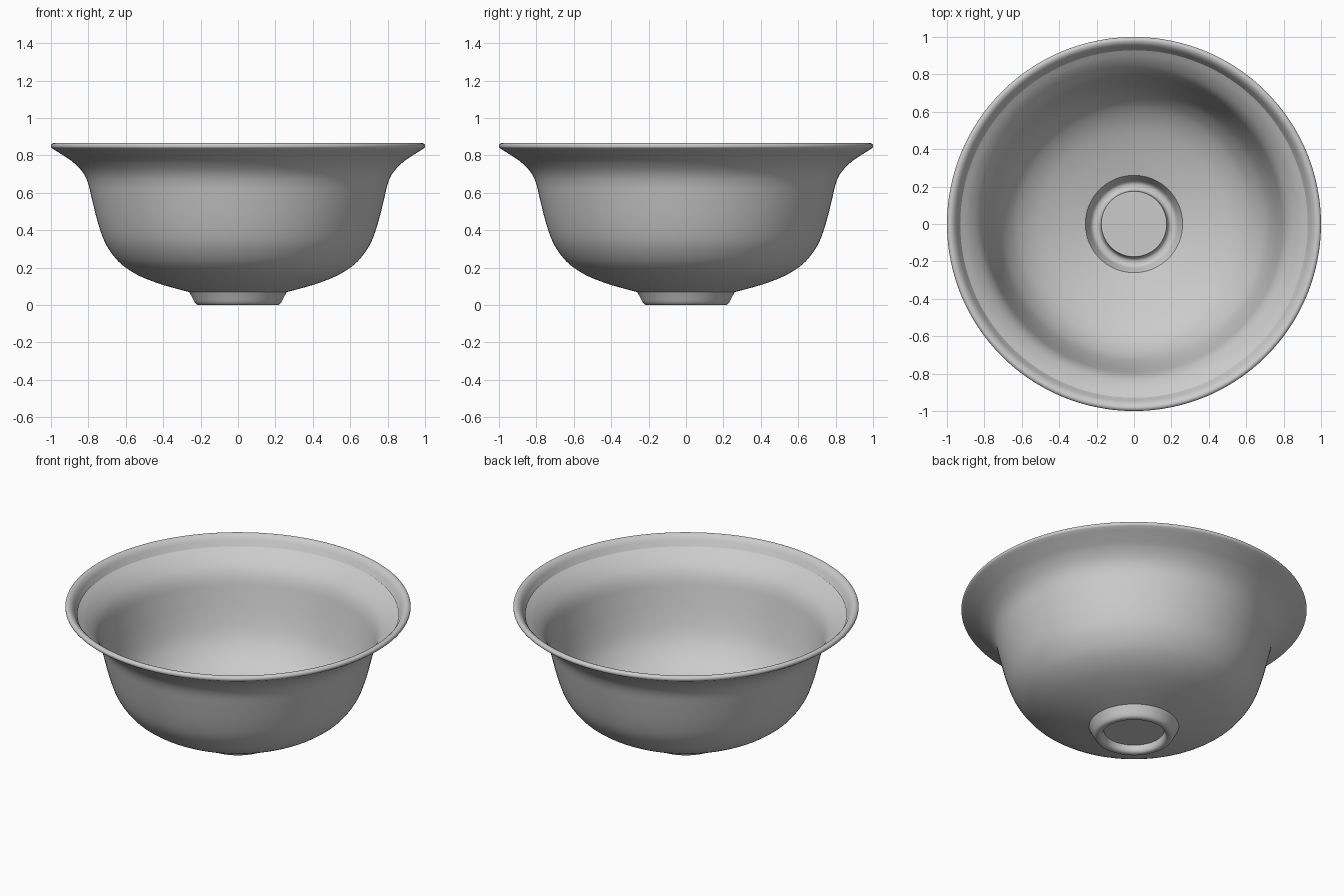
import bpy, bmesh, math
from mathutils import Vector

if "Cube" in bpy.data.objects:
    bpy.data.objects.remove(bpy.data.objects["Cube"])

SEGMENTS = 128


def smooth_path(pts, steps=4):
    """Catmull-Rom curve through (radius, height) points."""
    p = [Vector(q) for q in pts]
    p = [2 * p[0] - p[1]] + p + [2 * p[-1] - p[-2]]
    out = []
    for a, b, c, d in zip(p, p[1:], p[2:], p[3:]):
        for i in range(steps):
            t = i / steps
            out.append(0.5 * (2 * b + (c - a) * t + (2 * a - 5 * b + 4 * c - d) * t * t
                              + (3 * b - a - 3 * c + d) * t ** 3))
    return out + [p[-2]]


def lathe(name, profile):
    """Revolve a profile around z into a thin smooth sheet."""
    bm = bmesh.new()
    verts = [bm.verts.new((r, 0, z)) for r, z in profile]
    edges = [bm.edges.new(e) for e in zip(verts, verts[1:])]
    bmesh.ops.spin(bm, geom=verts + edges, cent=(0, 0, 0), axis=(0, 0, 1),
                   angle=2 * math.pi, steps=SEGMENTS, use_merge=True)
    bmesh.ops.remove_doubles(bm, verts=bm.verts, dist=1e-5)
    bmesh.ops.recalc_face_normals(bm, faces=bm.faces)
    mesh = bpy.data.meshes.new(name)
    bm.to_mesh(mesh)
    bm.free()
    obj = bpy.data.objects.new(name, mesh)
    bpy.context.collection.objects.link(obj)
    bpy.ops.object.select_all(action='DESELECT')
    obj.select_set(True)
    bpy.context.view_layer.objects.active = obj
    bpy.ops.object.shade_smooth_by_angle(angle=math.radians(35))
    return obj


# raised disc in the middle of the foot, then the hollow foot ring
disc = [(0, 0.045), (0.175, 0.045)]
foot = smooth_path([(0.175, 0.045), (0.18, 0.018), (0.19, 0.004), (0.205, 0),
                    (0.22, 0.003), (0.232, 0.015), (0.245, 0.04), (0.26, 0.069)])
# deep bowl wall flaring out to the lip
wall = smooth_path([(0.26, 0.069), (0.34, 0.09), (0.43, 0.117), (0.53, 0.157),
                    (0.61, 0.207), (0.665, 0.262), (0.714, 0.34), (0.751, 0.447),
                    (0.782, 0.57), (0.803, 0.655), (0.832, 0.712), (0.88, 0.762),
                    (0.93, 0.797), (0.99, 0.835)])
# rolled rim that curls back down onto the inside of the wall
rim = smooth_path([(0.99, 0.835), (0.999, 0.844), (0.998, 0.858), (0.985, 0.866),
                   (0.968, 0.861), (0.953, 0.846), (0.941, 0.825), (0.929, 0.803)])

lathe("bowl", disc + foot[1:] + wall[1:] + rim[1:])
